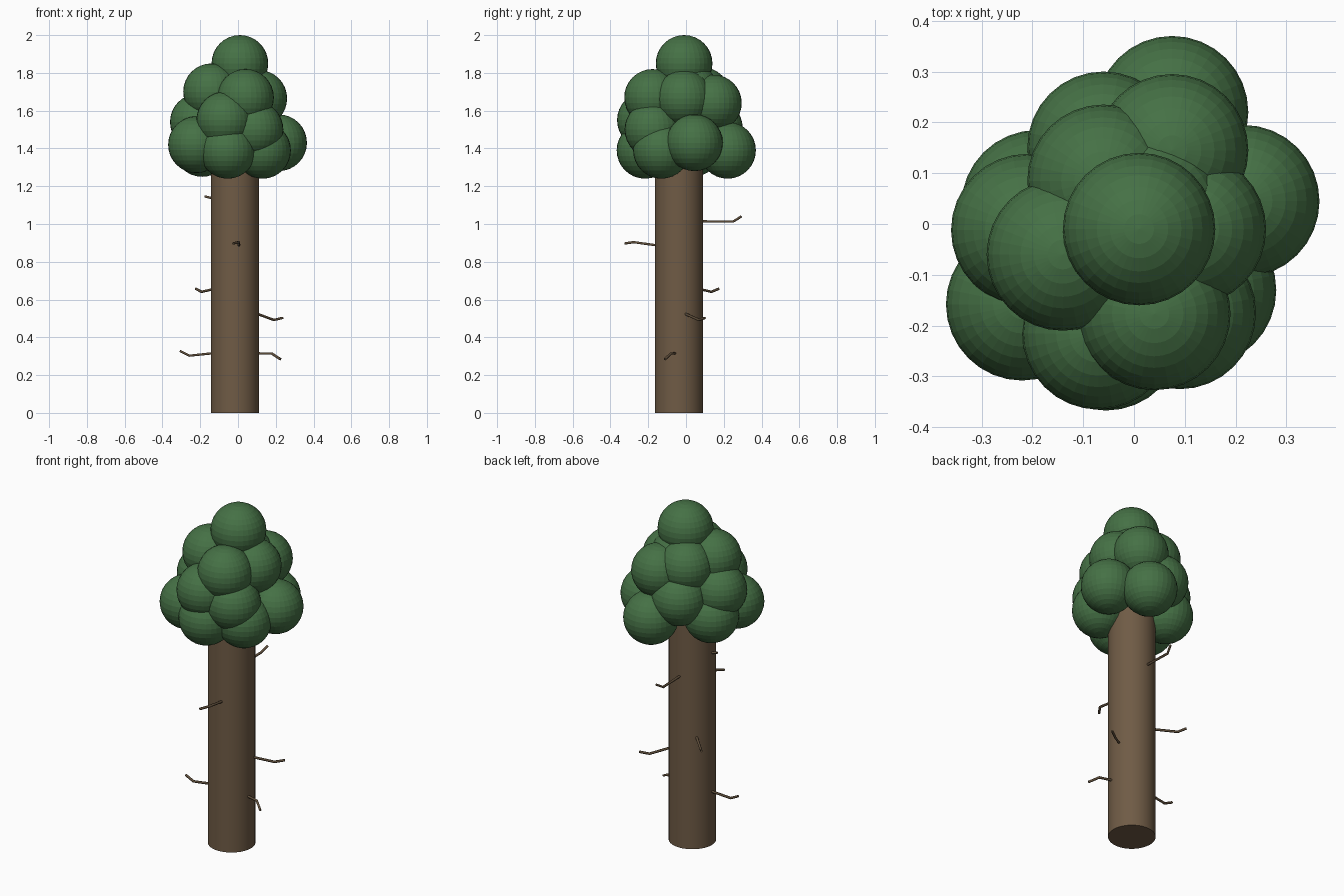
import bpy
from mathutils import Vector


def material(name, color):
    m = bpy.data.materials.new(name)
    m.diffuse_color = color
    return m


bark = material("bark", (0.16, 0.105, 0.06, 1))
leaf = material("leaf", (0.06, 0.165, 0.06, 1))
twig_wood = material("twig_wood", (0.12, 0.08, 0.045, 1))

# Trunk
HEIGHT = 1.40
bpy.ops.mesh.primitive_cylinder_add(vertices=32, radius=0.128, depth=HEIGHT,
                                    location=(-0.016, -0.037, HEIGHT / 2))
trunk = bpy.context.object
trunk.name = "trunk"
trunk.data.materials.append(bark)
bpy.ops.object.shade_smooth_by_angle()

# Foliage: equal balls stacked in rings, narrowing to one at the tip
balls = [
    (0.215, 0.045, 1.43), (0.075, 0.22, 1.39), (-0.19, 0.035, 1.40),
    (-0.22, -0.158, 1.42), (-0.055, -0.217, 1.39), (0.13, -0.13, 1.39),
    (-0.06, 0.15, 1.51), (-0.21, -0.012, 1.54), (-0.07, -0.215, 1.55),
    (0.09, -0.175, 1.50),
    (0.075, 0.145, 1.64), (-0.06, 0.085, 1.68), (-0.14, -0.06, 1.70),
    (0.04, -0.177, 1.67), (0.11, -0.01, 1.665), (0.03, 0.025, 1.70),
    (0.01, -0.01, 1.85),
]
for i, p in enumerate(balls):
    bpy.ops.mesh.primitive_uv_sphere_add(segments=32, ring_count=16,
                                         radius=0.15, location=p)
    ball = bpy.context.object
    ball.name = f"foliage_{i + 1}"
    ball.data.materials.append(leaf)

# Dead twigs: base, knee and tip of each
twigs = [
    [(-0.13, -0.04, 0.316), (-0.257, -0.05, 0.303), (-0.308, -0.05, 0.328)],
    [(0.095, -0.055, 0.315), (0.178, -0.078, 0.315), (0.225, -0.112, 0.284)],
    [(0.10, -0.005, 0.525), (0.19, 0.07, 0.492), (0.237, 0.10, 0.503)],
    [(-0.10, 0.045, 0.662), (-0.193, 0.135, 0.641), (-0.223, 0.173, 0.657)],
    [(0.005, -0.155, 0.887), (0.005, -0.278, 0.904), (-0.026, -0.323, 0.897)],
    [(-0.02, 0.08, 1.014), (-0.025, 0.25, 1.013), (-0.01, 0.293, 1.04)],
    [(-0.12, -0.04, 1.13), (-0.15, -0.04, 1.14), (-0.177, -0.04, 1.146)],
]
for i, pts in enumerate(twigs):
    curve = bpy.data.curves.new(f"twig_{i + 1}", "CURVE")
    curve.dimensions = "3D"
    curve.bevel_depth = 0.007
    curve.bevel_resolution = 1
    curve.use_fill_caps = True
    line = curve.splines.new("POLY")
    line.points.add(len(pts) - 1)
    for point, co in zip(line.points, pts):
        point.co = (*Vector(co), 1)
    curve.materials.append(twig_wood)
    bpy.context.collection.objects.link(
        bpy.data.objects.new(f"twig_{i + 1}", curve))
